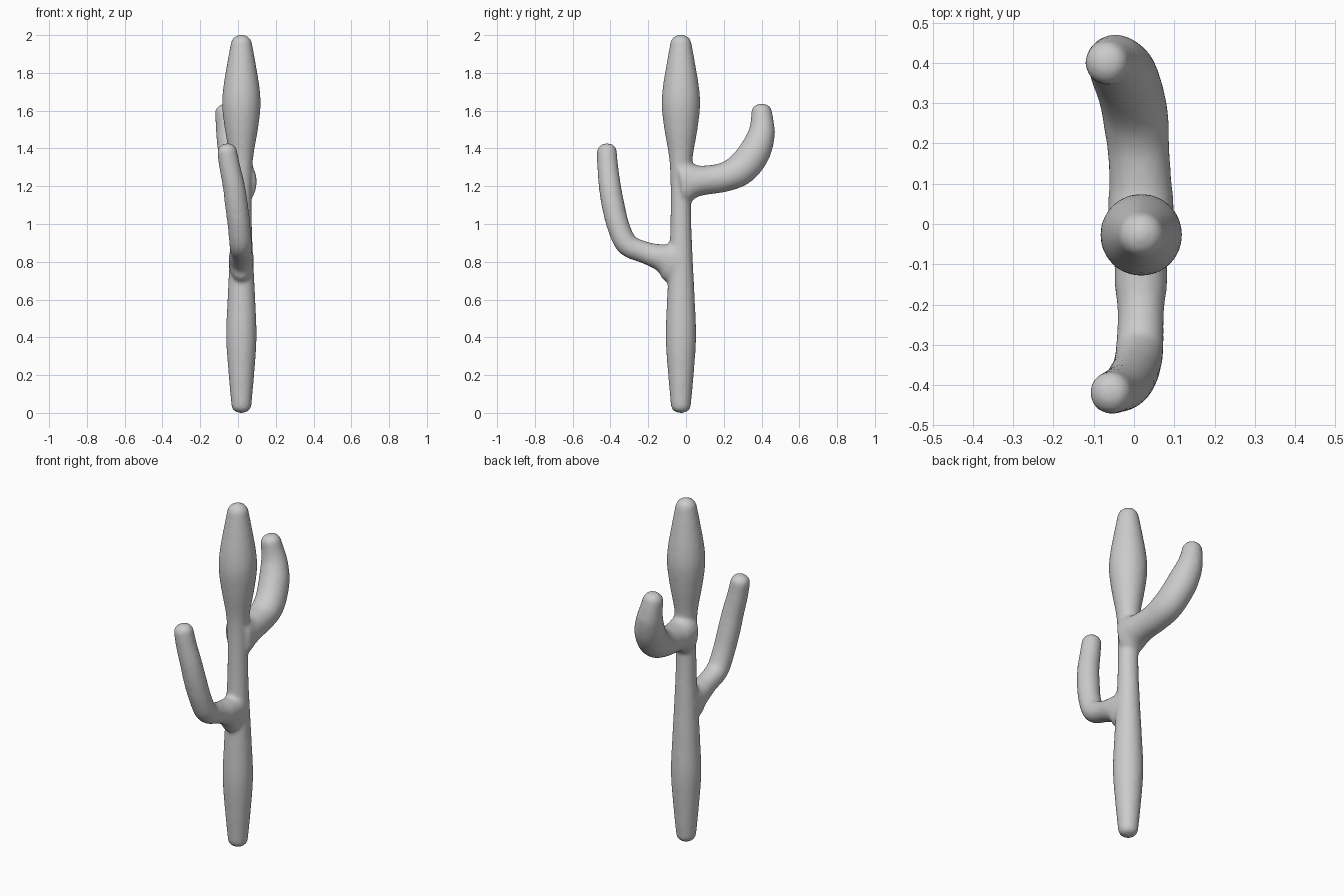
import bpy, bmesh
from math import pi, sin, cos
from mathutils import Vector

SIDES = 20
STEPS = 5
cube = bpy.data.objects.get("Cube")
if cube:
    bpy.data.objects.remove(cube, do_unlink=True)


def spline(points):
    """Catmull-Rom samples through tuples of any length."""
    pts = [Vector(p) for p in points]
    pts = [2 * pts[0] - pts[1]] + pts + [2 * pts[-1] - pts[-2]]
    out = []
    for a, b, c, d in zip(pts, pts[1:], pts[2:], pts[3:]):
        for k in range(STEPS):
            t = k / STEPS
            out.append(b + (c - a) * (t / 2) + (2 * a - 5 * b + 4 * c - d) * (t * t / 2)
                       + (3 * b - a - 3 * c + d) * (t ** 3 / 2))
    out.append(pts[-2])
    return out


def domed(centre, direction, radius, length):
    """Shrinking stations that round off one end."""
    for k in range(1, 6):
        a = k * pi / 2 / 5.4
        yield centre + direction * length * sin(a), radius * cos(a)


def tube(bm, samples, top, bottom=0, widest=1):
    """Sweep rings along samples of (y, z, radius, x); widest caps the x radius."""
    path = [(Vector((s[3], s[0], s[1])), s[2]) for s in samples]
    first, last = path[0], path[-1]
    start_dir = (path[0][0] - path[1][0]).normalized()
    end_dir = (path[-1][0] - path[-2][0]).normalized()
    if bottom:
        path = list(domed(first[0], start_dir, first[1], bottom))[::-1] + path
    path += list(domed(last[0], end_dir, last[1], top))
    rings = []
    for i, (p, r) in enumerate(path):
        t = (path[min(i + 1, len(path) - 1)][0] - path[max(i - 1, 0)][0]).normalized()
        side = Vector((1, 0, 0))
        side = (side - t * side.dot(t)).normalized()
        up = t.cross(side)
        w = min(r, widest)
        rings.append([bm.verts.new(p + side * w * cos(a) + up * r * sin(a))
                      for a in (2 * pi * k / SIDES for k in range(SIDES))])
    for lo, hi in zip(rings, rings[1:]):
        for k in range(SIDES):
            n = (k + 1) % SIDES
            bm.faces.new((lo[k], lo[n], hi[n], hi[k]))
    bm.faces.new(rings[0][::-1])
    bm.faces.new(rings[-1])


bm = bmesh.new()

# Trunk: height and radius, swelling low down and again near the top
TRUNK = [(.035, .053), (.2, .068), (.4, .081), (.6, .074), (.8, .064), (1, .056),
         (1.2, .055), (1.35, .063), (1.5, .088), (1.62, .102), (1.72, .097),
         (1.85, .076), (1.95, .058)]
tube(bm, spline([(-.027, z, r, .018) for z, r in TRUNK]), top=.053, bottom=.036)

# Upper arm, reaching backwards then up
BACK_ARM = [(-.03, 1.22, .12, .017), (.01, 1.225, .115, .017), (.05, 1.228, .088, .017),
            (.1, 1.232, .078, .016), (.2, 1.247, .078, .01), (.29, 1.29, .086, 0),
            (.36, 1.375, .085, -.02), (.398, 1.47, .073, -.043),
            (.403, 1.54, .062, -.058), (.4, 1.595, .055, -.067)]
tube(bm, spline(BACK_ARM), top=.043, widest=.082)

# Lower arm, reaching forwards then up
FRONT_ARM = [(-.03, .8, .12, .017), (-.08, .805, .115, .017), (-.11, .815, .085, .017),
             (-.15, .828, .068, .017), (-.22, .85, .058, .017), (-.31, .89, .06, .014),
             (-.357, .985, .06, .006), (-.386, 1.1, .061, -.008),
             (-.403, 1.2, .059, -.022), (-.414, 1.3, .056, -.043), (-.419, 1.385, .053, -.058)]
tube(bm, spline(FRONT_ARM), top=.043, widest=.066)

bmesh.ops.recalc_face_normals(bm, faces=bm.faces[:])
mesh = bpy.data.meshes.new("cactus")
bm.to_mesh(mesh)
bm.free()
cactus = bpy.data.objects.new("cactus", mesh)
bpy.context.collection.objects.link(cactus)

# Fuse the arms into the trunk and soften the joints
fuse = cactus.modifiers.new("fuse", "REMESH")
fuse.mode = "VOXEL"
fuse.voxel_size = .01
fuse.use_smooth_shade = True
soften = cactus.modifiers.new("soften", "SMOOTH")
soften.factor = .5
soften.iterations = 10

bpy.ops.object.select_all(action="DESELECT")
cactus.select_set(True)
bpy.context.view_layer.objects.active = cactus
for name in ("fuse", "soften"):
    bpy.ops.object.modifier_apply(modifier=name)
bpy.ops.object.shade_smooth()
